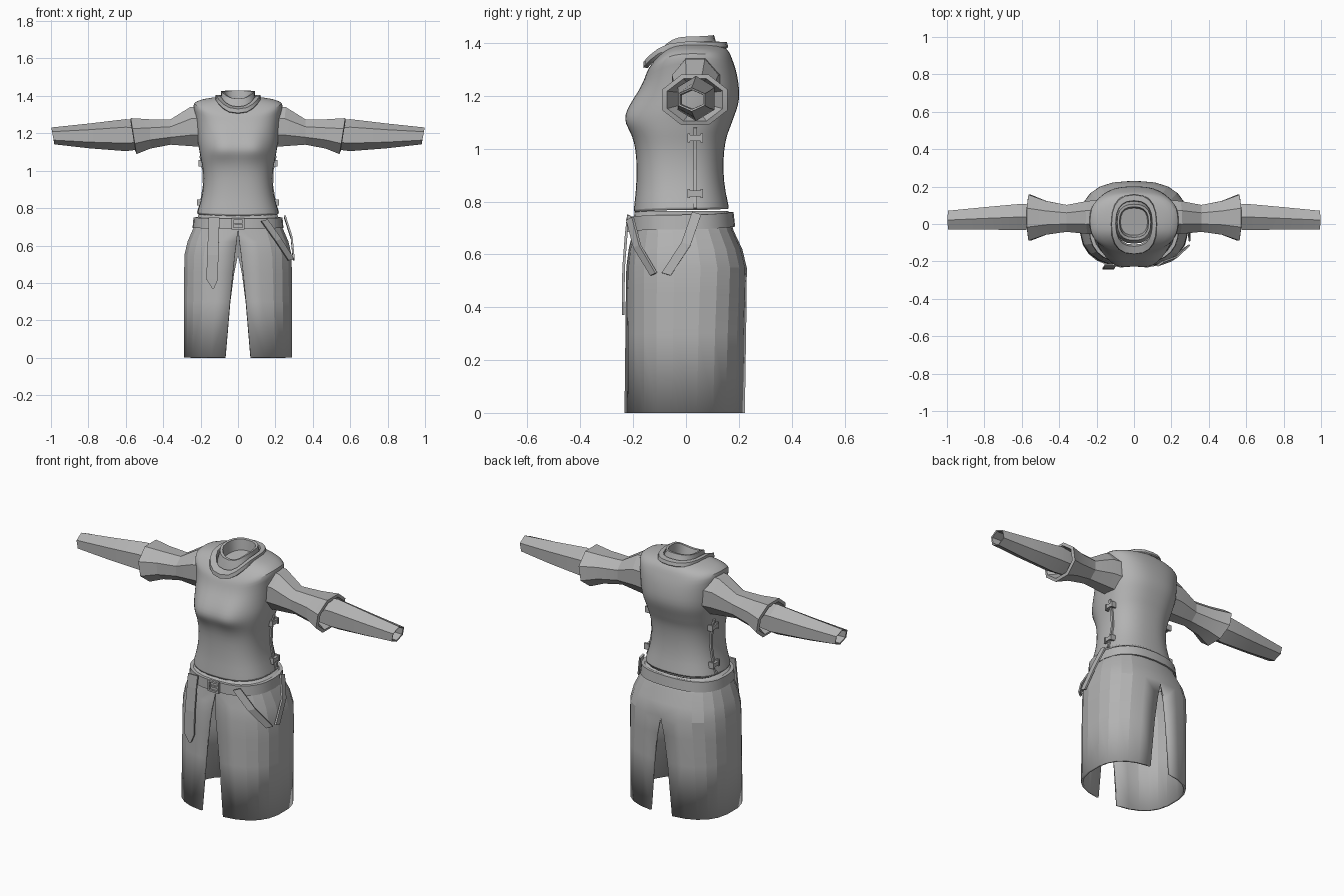
import bpy, bmesh, math
from mathutils import Vector

cube = bpy.data.objects.get("Cube")
if cube:
    bpy.data.objects.remove(cube, do_unlink=True)

cloth = bpy.data.materials.new("grey_cloth")
cloth.use_nodes = True
GREY = (0.45, 0.45, 0.45, 1)
cloth.diffuse_color = GREY
cloth.node_tree.nodes["Principled BSDF"].inputs["Base Color"].default_value = GREY


def finish(name, bm, smooth=None):
    """Turn a bmesh into a named object; smooth is the sharp-edge angle."""
    bmesh.ops.recalc_face_normals(bm, faces=bm.faces)
    me = bpy.data.meshes.new(name)
    bm.to_mesh(me)
    bm.free()
    me.materials.append(cloth)
    ob = bpy.data.objects.new(name, me)
    bpy.context.collection.objects.link(ob)
    if smooth:
        bpy.ops.object.select_all(action='DESELECT')
        ob.select_set(True)
        bpy.context.view_layer.objects.active = ob
        bpy.ops.object.shade_smooth_by_angle(angle=math.radians(smooth))
    return ob


def mirror(ob):
    mod = ob.modifiers.new("mirror", 'MIRROR')
    mod.use_clip = True
    return ob


def thicken(ob, t, offset):
    mod = ob.modifiers.new("thickness", 'SOLIDIFY')
    mod.thickness, mod.offset = t, offset
    return ob


def spow(v, p):
    return math.copysign(abs(v) ** p, v)


def body_point(spec, a, p=0.8):
    """Point on a rounded-box ring; angle a runs from the front to +x.
    spec = half width, front y, back y, front z[, side z, back z]"""
    hw, yf, yb, zf = spec[:4]
    zs, zb = spec[4:] if len(spec) > 4 else (zf, zf)
    c = math.cos(a)
    z = zs + ((zf if c > 0 else zb) - zs) * c * c
    return Vector((hw * spow(math.sin(a), p),
                   (yf + yb) / 2 - (yb - yf) / 2 * spow(c, p), z))


def loft(bm, rows, closed=True, cap_end=False):
    rings = [[bm.verts.new(co) for co in row] for row in rows]
    n = len(rings[0])
    for r0, r1 in zip(rings, rings[1:]):
        for i in range(n if closed else n - 1):
            j = (i + 1) % n
            bm.faces.new((r0[i], r0[j], r1[j], r1[i]))
    if cap_end:
        bm.faces.new(rings[-1])


def body_loft(name, specs, n=32, smooth=40, cap_end=False, shape=None):
    bm = bmesh.new()
    rows = [[body_point(s, math.tau * i / n) for i in range(n)] for s in specs]
    loft(bm, rows, cap_end=cap_end)
    if shape:
        for v in bm.verts:
            shape(v.co)
    return finish(name, bm, smooth)


# Vest, with the bust pushed out of the front
def bust(co):
    if co.y < 0:
        sz = 0.04 if co.z < 1.115 else 0.065
        for side in (-0.085, 0.085):
            co.y -= 0.047 * math.exp(-((co.x - side) / 0.085) ** 2
                                     - ((co.z - 1.115) / sz) ** 2 / 2)


vest = body_loft("vest", [
    (.205, -.18, .15, .775, .785, .79),
    (.21, -.19, .155, .755, .765, .77),
    (.224, -.202, .167, .757, .767, .772),
    (.2, -.19, .15, .83),
    (.183, -.187, .14, .92),
    (.186, -.19, .145, 1.0),
    (.197, -.195, .155, 1.05),
    (.203, -.195, .168, 1.08),
    (.208, -.194, .178, 1.11),
    (.215, -.19, .192, 1.145),
    (.22, -.18, .205, 1.19),
    (.226, -.165, .2, 1.23, 1.26, 1.25),
    (.236, -.155, .19, 1.265, 1.33, 1.30),
    (.245, -.148, .175, 1.29, 1.362, 1.34),
    (.2, -.14, .165, 1.305, 1.383, 1.368),
    (.11, -.13, .14, 1.32, 1.395, 1.39)], smooth=60, shape=bust)
vest.modifiers.new("rounding", 'SUBSURF').levels = 1
vest.modifiers["rounding"].render_levels = 1

# Neckline band and standing collar
body_loft("neckline_band", [
    (.122, -.145, .155, 1.305, 1.38, 1.38),
    (.124, -.162, .16, 1.308, 1.385, 1.385),
    (.12, -.16, .155, 1.33, 1.405, 1.403),
    (.098, -.12, .125, 1.342, 1.405, 1.405),
    (.095, -.11, .12, 1.32, 1.38, 1.38)], n=20, smooth=35)
body_loft("standing_collar", [
    (.1, -.105, .125, 1.32, 1.37, 1.38),
    (.092, -.095, .112, 1.36, 1.4, 1.41),
    (.09, -.087, .106, 1.385, 1.425, 1.43),
    (.078, -.072, .092, 1.385, 1.423, 1.428),
    (.072, -.06, .085, 1.34, 1.36, 1.37)], n=20, smooth=35, cap_end=True)

# Skirt: one half panel, open at front and back, then mirrored
# each row: ring spec, front slit half gap, back slit half gap
SKIRT = [
    ((.212, -.195, .16, .765), 0, 0),
    ((.242, -.2, .18, .69), 0, 0),
    ((.272, -.217, .213, .62), .008, 0),
    ((.288, -.226, .23, .55), .017, 0),
    ((.29, -.228, .23, .45), .028, .022),
    ((.29, -.23, .228, .3), .043, .042),
    ((.29, -.235, .225, 0), .068, .068)]
P = 0.78
bm = bmesh.new()
rows = []
for spec, front, back in SKIRT:
    a0 = math.asin((front / spec[0]) ** (1 / P))
    a1 = math.pi - math.asin((back / spec[0]) ** (1 / P))
    rows.append([body_point(spec, a0 + (a1 - a0) * i / 11, P) for i in range(12)])
    for end, gap in ((0, front), (-1, back)):
        rows[-1][end].x = gap
loft(bm, rows, closed=False)
skirt = mirror(finish("skirt", bm, 14))
thicken(skirt, 0.012, -1)

# Belt
body_loft("belt", [
    (.225, -.195, .165, .69, .695, .705),
    (.243, -.214, .186, .688, .695, .705),
    (.238, -.212, .18, .743, .75, .76),
    (.22, -.195, .165, .743, .75, .76),
    (.225, -.195, .165, .69, .695, .705)], n=28, smooth=35)


# Sleeves: rings along x, each = x, centre y, centre z, radius y, radius z, slant
def arm_loft(name, specs, n):
    bm = bmesh.new()
    rows = []
    for x, yc, zc, ry, rz, slant in specs:
        ring = []
        for i in range(n):
            a = math.tau * (i + 0.5) / n
            k = 1 / math.cos(math.pi / n)
            dz = rz * k * math.sin(a)
            ring.append((x + slant * dz, yc + ry * k * math.cos(a), zc + dz))
        rows.append(ring)
    loft(bm, rows)
    return mirror(finish(name, bm, 12))


arm_loft("upper_sleeves", [
    (.17, .04, 1.235, .09, .11, .1),
    (.245, .035, 1.235, .088, .105, .1),
    (.36, .03, 1.207, .072, .068, 0),
    (.47, .033, 1.197, .09, .078, .05),
    (.558, .034, 1.185, .123, .096, .16),
    (.562, .034, 1.185, .105, .08, .16),
    (.5, .034, 1.188, .066, .062, 0)], 8)
arm_loft("forearm_sleeves", [
    (.49, .036, 1.19, .062, .062, 0),
    (.6, .038, 1.19, .07, .074, 0),
    (.8, .03, 1.186, .06, .057, 0),
    (.99, .021, 1.186, .05, .039, .18),
    (.988, .021, 1.186, .043, .032, .18),
    (.9, .025, 1.186, .04, .03, 0)], 6)


# Straps: flat ribbons along a path of (x, y, z, width)
def strap(name, path, across, t=0.01):
    bm = bmesh.new()
    d = Vector(across).normalized()
    loft(bm, [[Vector(p[:3]) - d * p[3] / 2, Vector(p[:3]) + d * p[3] / 2]
              for p in path], closed=False)
    return thicken(finish(name, bm), t, 0)


strap("front_belt_tail", [
    (-.128, -.218, .75, .06), (-.13, -.226, .68, .058), (-.135, -.236, .55, .06),
    (-.138, -.238, .42, .062), (-.133, -.238, .37, .01)], (1, 0, 0))
strap("hip_strap_front", [
    (.14, -.212, .735, .04), (.215, -.185, .63, .04), (.283, -.122, .525, .036)],
    (.8, .55, .25))
strap("hip_strap_side", [
    (.25, .04, .755, .036), (.287, .0, .64, .036), (.298, -.075, .525, .036)],
    (0, 1, -.3))

# Side seams of the vest
mirror(strap("side_seams", [
    (.215, .035, .775, .014), (.198, .035, .83, .014), (.183, .035, .92, .014),
    (.186, .035, 1.0, .014), (.202, .035, 1.08, .014)], (0, 1, 0)))


def box(name, centre, size):
    bm = bmesh.new()
    bmesh.ops.create_cube(bm, size=1)
    for v in bm.verts:
        v.co = Vector(c + q * s for c, q, s in zip(centre, v.co, size))
    return finish(name, bm)


# Seam toggles, belt loops and buckle
for label, x, z in (("upper", .197, 1.04), ("lower", .203, .83)):
    mirror(box(label + "_toggles", (x, .035, z), (.026, .055, .022)))
    for y in (.01, .06):
        mirror(box(label + "_toggle_ends", (x, y, z), (.03, .01, .034)))
for z in (.69, .742):
    box("buckle_bar", (0, -.217, z), (.066, .014, .01))
for x in (-.03, .03):
    box("buckle_side", (x, -.217, .716), (.01, .014, .06))
box("buckle_pin", (.005, -.218, .716), (.05, .01, .009))
